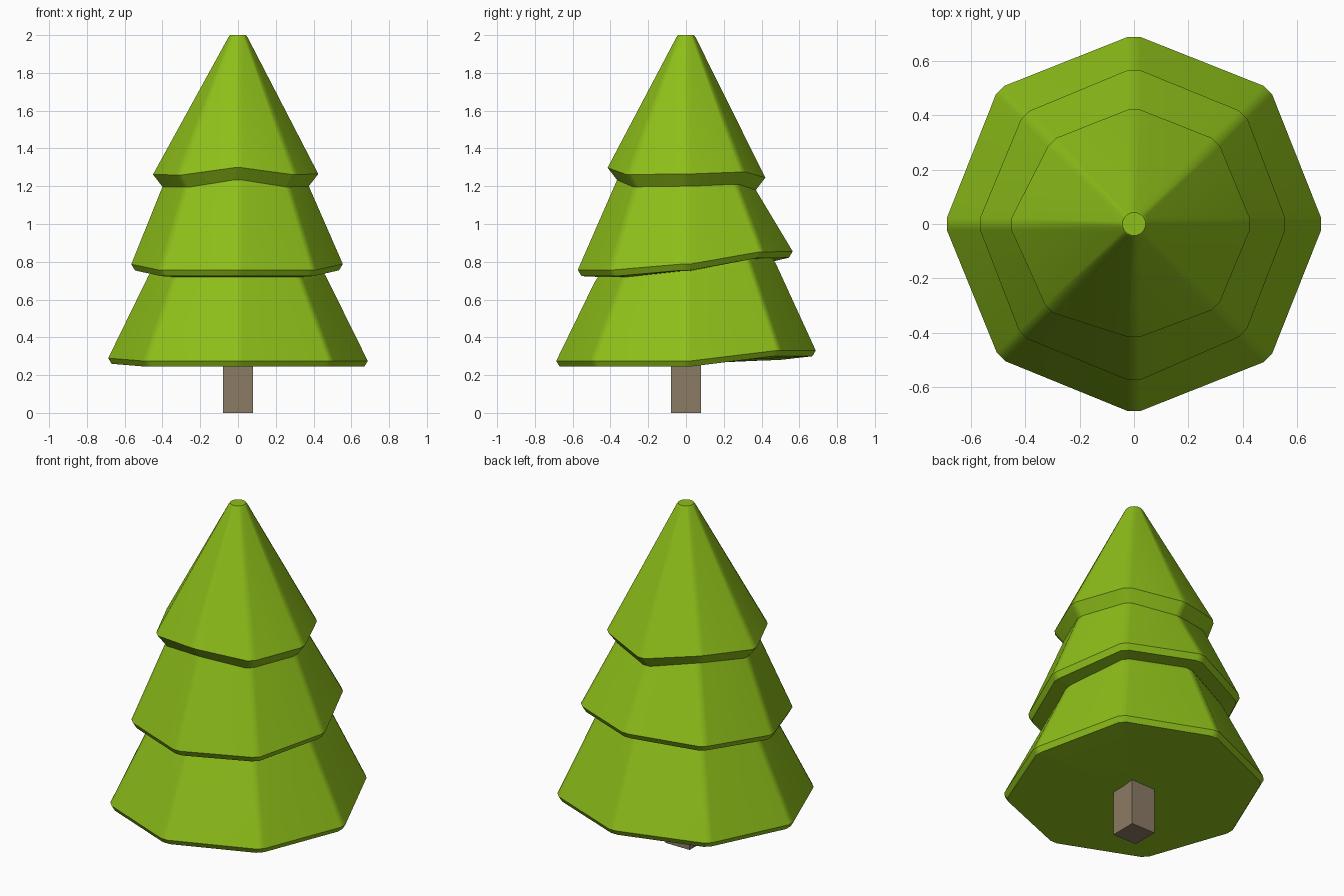
import bpy, bmesh, math
from mathutils import Vector

if "Cube" in bpy.data.objects:
    bpy.data.objects.remove(bpy.data.objects["Cube"])


def material(name, rgb):
    m = bpy.data.materials.new(name)
    m.diffuse_color = (*rgb, 1)
    m.use_nodes = True
    m.node_tree.nodes["Principled BSDF"].inputs["Base Color"].default_value = m.diffuse_color
    return m


def ring(bm, radii, heights):
    """Octagon with narrow chamfered corners, each corner at its own height."""
    verts = []
    for k in range(8):
        r, a = radii[k], math.radians(45 * k)
        w = min(0.022, 0.2 * r)
        for t in (-w, w):
            verts.append(bm.verts.new((r * math.cos(a) - t * math.sin(a),
                                       r * math.sin(a) + t * math.cos(a),
                                       heights[k])))
    return verts


# corner heights of the wavy skirts, starting at +x and going anticlockwise
LOW = [.275, .33, .33, .31, .29, .275, .275, .275]
MID = [.788, .852, .855, .82, .787, .757, .757, .757]
TOP = [1.265, 1.275, 1.245, 1.29, 1.262, 1.26, 1.298, 1.262]
LOW_R = [.687, .695, .687, .695, .687, .69, .687, .695]
MID_R = [.555, .567, .565, .565, .565, .575, .573, .565]
TOP_R = [.425, .425, .42, .425, .45, .44, .415, .425]


def shift(values, d):
    return [v + d for v in values]


# foliage: three skirts stacked in one closed skin
bm = bmesh.new()
levels = [
    (shift(LOW_R, -.018), shift(LOW, -.03)),
    (LOW_R, LOW),
    (shift(MID_R, -.09), shift(MID, -.063)),
    (shift(MID_R, -.108), shift(MID, -.037)),
    (shift(MID_R, -.02), shift(MID, -.033)),
    (MID_R, MID),
    (shift(TOP_R, -.05), shift(TOP, -.065)),
    (TOP_R, TOP),
    ([.05] * 8, [1.99] * 8),
    ([.042] * 8, [2.0] * 8),
]
rings = [ring(bm, r, z) for r, z in levels]
for a, b in zip(rings, rings[1:]):
    for i in range(16):
        j = (i + 1) % 16
        bm.faces.new((a[i], a[j], b[j], b[i]))
bm.faces.new(rings[-1])
# underside as a fan, since its rim is not level
centre = bm.verts.new((0, 0, .265))
for i in range(16):
    bm.faces.new((centre, rings[0][(i + 1) % 16], rings[0][i]))
bmesh.ops.recalc_face_normals(bm, faces=bm.faces)
mesh = bpy.data.meshes.new("foliage")
bm.to_mesh(mesh)
bm.free()
foliage = bpy.data.objects.new("foliage", mesh)
bpy.context.collection.objects.link(foliage)
mesh.materials.append(material("leaf_green", (.27, .52, .01)))
bpy.ops.object.select_all(action='DESELECT')
foliage.select_set(True)
bpy.context.view_layer.objects.active = foliage
bpy.ops.object.shade_smooth_by_angle(angle=math.radians(32))
weighted = foliage.modifiers.new("weighted_normals", 'WEIGHTED_NORMAL')
weighted.keep_sharp = True

# trunk: square post reaching into the foliage
bpy.ops.mesh.primitive_cube_add(size=1, location=(0, 0, .15))
trunk = bpy.context.object
trunk.name = "trunk"
for v in trunk.data.vertices:
    v.co = Vector((v.co.x * .157, v.co.y * .157, v.co.z * .3))
trunk.data.materials.append(material("bark", (.26, .2, .13)))
